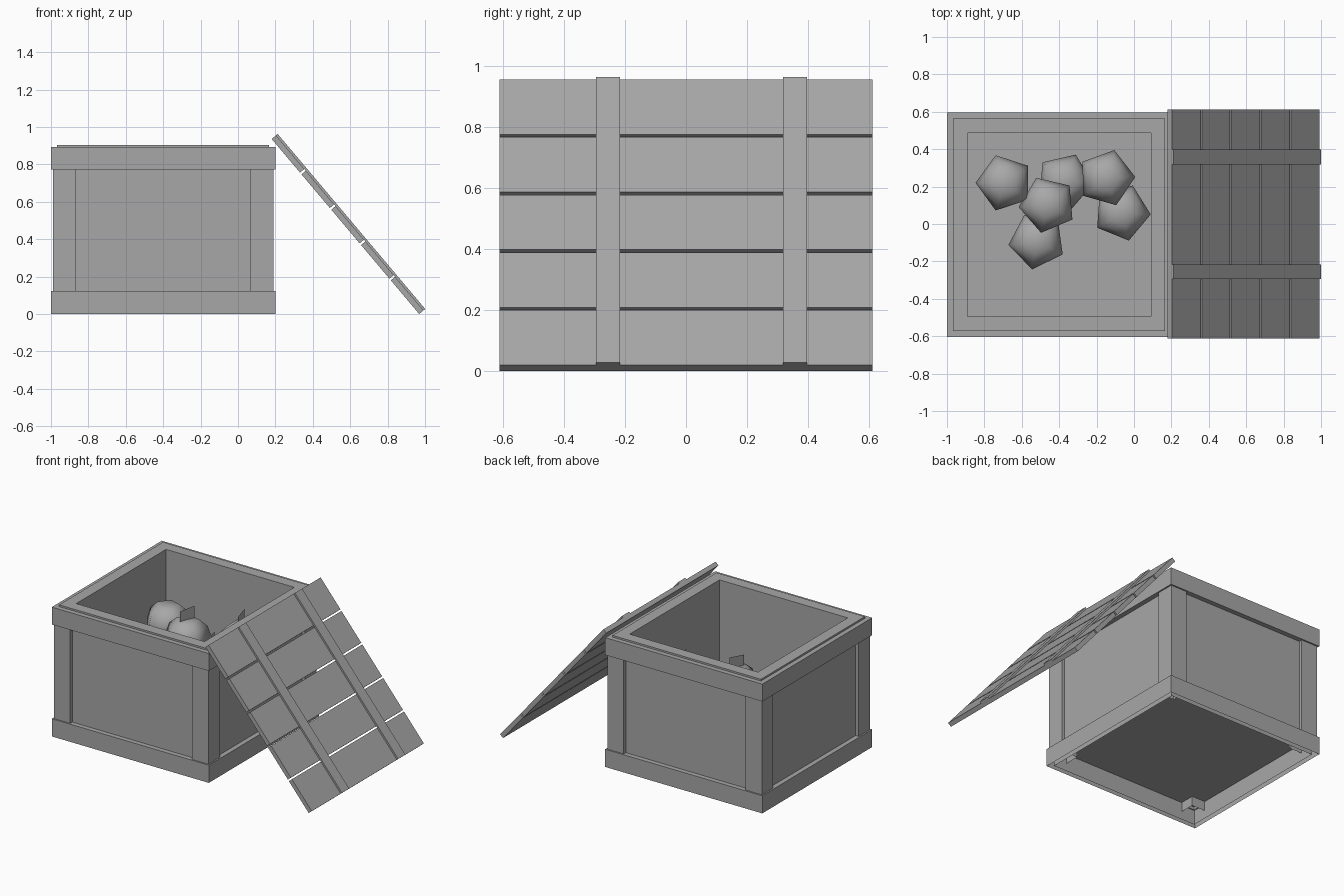
import bpy, bmesh, math
from mathutils import Matrix, Vector

cube = bpy.data.objects.get("Cube")
if cube:
    bpy.data.objects.remove(cube, do_unlink=True)

grey = bpy.data.materials.new("plain grey")
grey.use_nodes = True
COLOR = (0.39, 0.39, 0.39, 1)
grey.diffuse_color = COLOR
grey.node_tree.nodes["Principled BSDF"].inputs["Base Color"].default_value = COLOR

CX, CY = -0.4, -0.004  # crate centre


def finish(name, bm, matrix=Matrix(), smooth=False):
    bmesh.ops.recalc_face_normals(bm, faces=bm.faces)
    for f in bm.faces:
        f.smooth = smooth
    mesh = bpy.data.meshes.new(name)
    bm.to_mesh(mesh)
    bm.free()
    mesh.materials.append(grey)
    ob = bpy.data.objects.new(name, mesh)
    ob.matrix_world = matrix
    bpy.context.collection.objects.link(ob)
    return ob


def box(name, lo, hi, matrix=Matrix(), open_bottom=False):
    bm = bmesh.new()
    lo, hi = Vector(lo), Vector(hi)
    bmesh.ops.create_cube(bm, size=1)
    if open_bottom:
        base = [f for f in bm.faces if f.normal.z < -0.5]
        bmesh.ops.delete(bm, geom=base, context="FACES_ONLY")
    for v in bm.verts:
        v.co = (lo + hi) / 2 + v.co * (hi - lo)
    return finish(name, bm, matrix)


def frame(name, outer, inner, z0, z1, open_bottom=False):
    # Square ring from a looped cross-section
    bm = bmesh.new()
    loops = []
    for h, z in ((outer, z0), (outer, z1), (inner, z1), (inner, z0)):
        loops.append([bm.verts.new((CX + sx * h, CY + sy * h, z))
                      for sx, sy in ((-1, -1), (1, -1), (1, 1), (-1, 1))])
    for i in range(3 if open_bottom else 4):
        a, b = loops[i], loops[(i + 1) % 4]
        for j in range(4):
            k = (j + 1) % 4
            bm.faces.new((a[j], a[k], b[k], b[j]))
    return finish(name, bm)


# Crate body, floor and bands
BAND, POST, BODY, HOLE = 0.6, 0.59, 0.567, 0.49
frame("crate_walls", BODY, HOLE, 0.12, 0.905)
box("crate_floor", (CX - HOLE, CY - HOLE, 0.12), (CX + HOLE, CY + HOLE, 0.2))
frame("bottom_band", BAND, BODY, 0, 0.122, open_bottom=True)
frame("top_band", BAND, BODY, 0.773, 0.893)


# Corner posts: L-shaped cladding above, a square foot below the floor
def post_part(name, sx, sy, dx, dy, z0, z1, open_bottom=False):
    xs = sorted((CX + sx * POST, CX + sx * (POST - dx)))
    ys = sorted((CY + sy * POST, CY + sy * (POST - dy)))
    box(name, (xs[0], ys[0], z0), (xs[1], ys[1], z1), open_bottom=open_bottom)


WIDE, THIN = 0.124, 0.03
for sx, side in ((-1, "right"), (1, "left")):
    for sy, end in ((-1, "front"), (1, "back")):
        name = f"{end}_{side}_post"
        post_part(name + "_foot", sx, sy, WIDE, WIDE, 0.055, 0.19, open_bottom=True)
        post_part(name + "_face", sx, sy, WIDE, THIN, 0.1, 0.78)
        post_part(name + "_flank", sx, sy, THIN, WIDE, 0.1, 0.78)

# Leaning lid: five planks and two straps, laid out flat and then tilted
LENGTH, THICK, GAP = 1.224, 0.03, 0.012
tilt = Matrix.Translation((0.18, 0, 0.936)) @ Matrix.Rotation(math.radians(49.87), 4, "Y")
pitch = (LENGTH + GAP) / 5
for i in range(5):
    box(f"lid_plank_{i + 1}", (i * pitch, -0.612, 0),
        ((i + 1) * pitch - GAP, 0.612, THICK), tilt)
for name, y in (("lid_strap_front", -0.295), ("lid_strap_back", 0.318)):
    box(name, (0, y, THICK), (LENGTH, y + 0.079, THICK + 0.012), tilt)

# Five-sided fruit, most with a thin upright leaf
PROFILE = ((0.075, -0.13), (0.13, -0.08), (0.155, 0), (0.13, 0.08), (0.075, 0.128))


def fruit(n, x, y, z, turn, leaf):
    place = Matrix.Translation((x, y, z)) @ Matrix.Rotation(math.radians(turn), 4, "Z")
    bm = bmesh.new()
    rings = [[bm.verts.new((r * math.cos(math.tau * k / 5), r * math.sin(math.tau * k / 5), h))
              for k in range(5)] for r, h in PROFILE]
    for a, b in zip(rings, rings[1:]):
        for k in range(5):
            m = (k + 1) % 5
            bm.faces.new((a[k], a[m], b[m], b[k]))
    for ring, h in ((rings[0], -0.125), (rings[-1], 0.13)):
        tip = bm.verts.new((0, 0, h))
        for k in range(5):
            bm.faces.new((ring[k], ring[(k + 1) % 5], tip))
    finish(f"fruit_{n}", bm, place, smooth=True)

    if leaf:
        bm = bmesh.new()
        bm.faces.new([bm.verts.new((u, 0, h)) for u, h in
                      ((-0.055, 0.125), (0.055, 0.125), (0.055, 0.21), (-0.055, 0.2))])
        finish(f"fruit_leaf_{n}", bm, place @ Matrix.Rotation(math.radians(29), 4, "Z"))


for n, spot in enumerate(((-0.692, 0.22, 0.55, 108, False), (-0.462, 0.104, 0.55, 41, True),
                          (-0.148, 0.246, 0.55, 74, True), (-0.372, 0.228, 0.34, 67, True),
                          (-0.065, 0.062, 0.34, -4, True), (-0.518, -0.09, 0.34, 188, True)), 1):
    fruit(n, *spot)
